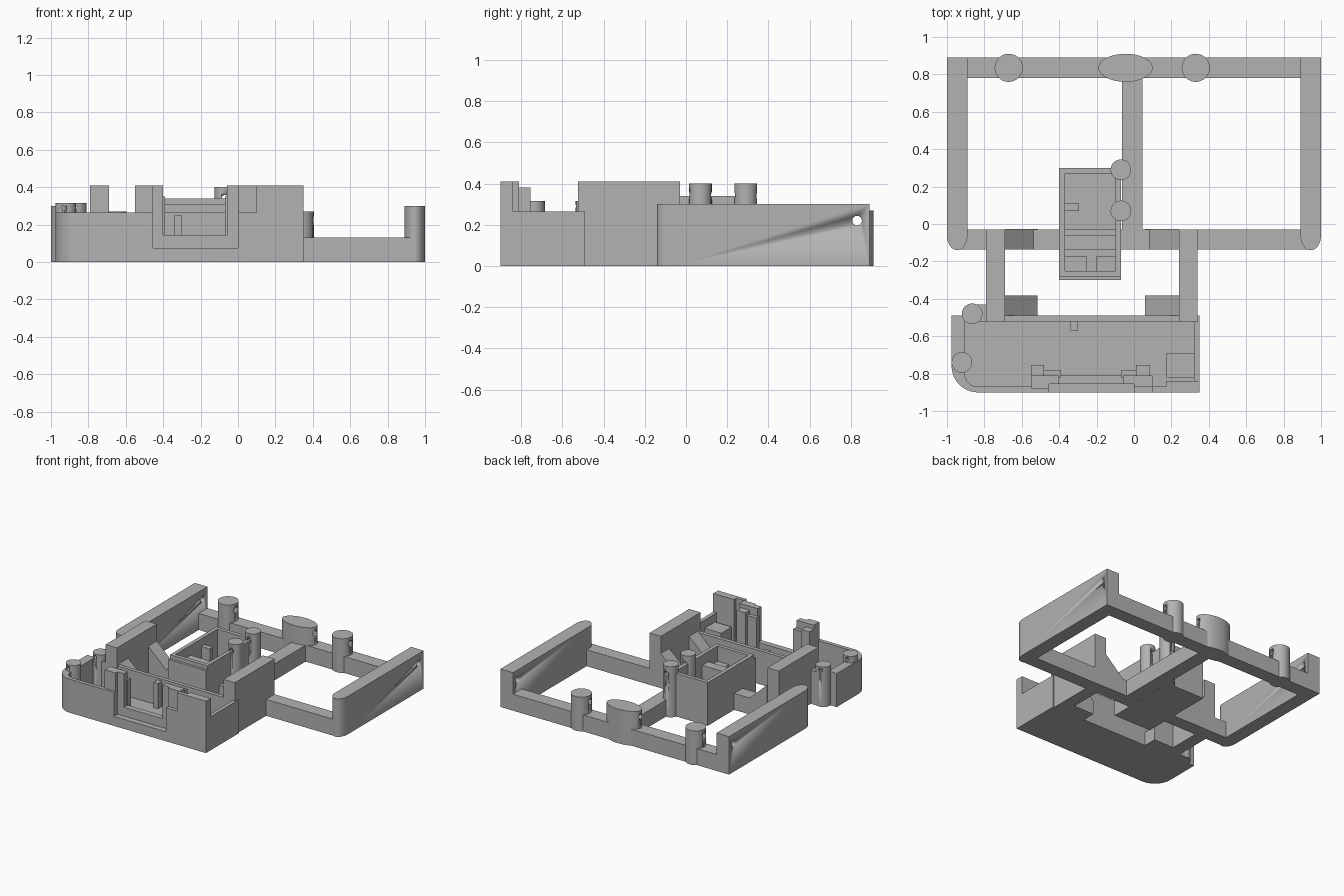
import bpy, bmesh, math
from mathutils import Vector

if "Cube" in bpy.data.objects:
    bpy.data.objects.remove(bpy.data.objects["Cube"], do_unlink=True)

grey = bpy.data.materials.new("plain grey")
grey.use_nodes = True
grey.diffuse_color = (0.45, 0.45, 0.45, 1)
grey.node_tree.nodes["Principled BSDF"].inputs["Base Color"].default_value = grey.diffuse_color


def prism(name, pts, lo, hi, axis="z"):
    """Extrude a flat outline between two levels of an axis."""
    place = {"z": lambda a, b, c: (a, b, c),
             "y": lambda a, b, c: (a, c, b),
             "x": lambda a, b, c: (c, a, b)}[axis]
    bm = bmesh.new()
    face = bm.faces.new([bm.verts.new(place(a, b, lo)) for a, b in pts])
    new = bmesh.ops.extrude_face_region(bm, geom=[face])["geom"]
    move = Vector(place(0, 0, hi - lo))
    bmesh.ops.translate(bm, vec=move, verts=[v for v in new if isinstance(v, bmesh.types.BMVert)])
    bmesh.ops.recalc_face_normals(bm, faces=bm.faces)
    mesh = bpy.data.meshes.new(name)
    bm.to_mesh(mesh)
    bm.free()
    mesh.materials.append(grey)
    ob = bpy.data.objects.new(name, mesh)
    bpy.context.collection.objects.link(ob)
    return ob


def box(name, x0, x1, y0, y1, z0, z1):
    return prism(name, [(x0, y0), (x1, y0), (x1, y1), (x0, y1)], z0, z1)


def arc(cx, cy, rx, ry, start, end, n):
    steps = [math.radians(start + (end - start) * i / n) for i in range(n + 1)]
    return [(cx + rx * math.cos(t), cy + ry * math.sin(t)) for t in steps]


def post(name, x, y, z, rx, ry=None, z0=0, axis="z"):
    ob = prism(name, arc(x, y, rx, ry or rx, 0, 360, 48)[:-1], z0, z, axis)
    smooth(ob)
    return ob


def smooth(ob):
    bpy.ops.object.select_all(action="DESELECT")
    bpy.context.view_layer.objects.active = ob
    ob.select_set(True)
    bpy.ops.object.shade_smooth_by_angle(angle=math.radians(30))


def cut(obs, cutter):
    cutter.hide_render = True
    for ob in obs:
        mod = ob.modifiers.new("cut", "BOOLEAN")
        mod.operation = "DIFFERENCE"
        mod.solver = "EXACT"
        mod.object = cutter
        bpy.context.view_layer.objects.active = ob
        bpy.ops.object.modifier_apply(modifier=mod.name)
    bpy.data.objects.remove(cutter, do_unlink=True)


# Rear frame: side walls with rounded front ends, rails and spine
drilled = []
for side, s in (("left", 1), ("right", -1)):
    outline = arc(s * 0.945, -0.06, 0.055, 0.08, 180, 360, 24)
    outline += [(s * 0.945 + 0.055, 0.89), (s * 0.945 - 0.055, 0.89)]
    wall = prism(side + "_side_wall", outline, 0, 0.30)
    smooth(wall)
    drilled.append(wall)
box("back_rail", -0.95, 0.95, 0.78, 0.89, 0, 0.13)
box("front_rail", -0.945, 0.945, -0.135, -0.03, 0, 0.13)
box("spine", -0.065, 0.045, -0.05, 0.80, 0, 0.13)

# Back posts, drilled sideways in line with the side walls
drilled.append(post("back_post_right", -0.67, 0.835, 0.27, 0.075))
drilled.append(post("back_post_left", 0.33, 0.835, 0.27, 0.075))
drilled.append(post("back_post_oval", -0.045, 0.835, 0.27, 0.145, 0.075))
cut(drilled, post("drill", 0.83, 0.22, 1.1, 0.023, z0=-1.1, axis="x"))

# Bridge bars with sloped gussets at both ends
for side, outer, inner, tip in (("right", -0.79, -0.69, -0.515), ("left", 0.34, 0.24, 0.06)):
    box(side + "_bridge_bar", min(outer, inner), max(outer, inner), -0.525, -0.03, 0, 0.41)
    for end, y in (("rear", -0.135), ("front", -0.49)):
        prism(side + "_" + end + "_gusset",
              [(inner, 0), (tip, 0), (tip, 0.11), (inner, 0.275)], y, y + 0.107, "y")

# Central open box with its partitions
case = box("centre_box", -0.40, -0.07, -0.28, 0.30, 0, 0.34)
cut([case], box("pocket", -0.37, -0.10, -0.25, 0.27, 0.1, 0.5))
box("centre_box_ledge", -0.40, -0.07, -0.30, -0.27, 0, 0.31)
box("centre_partition", -0.38, -0.09, -0.135, -0.06, 0.05, 0.26)
box("centre_tab", -0.38, -0.295, 0.07, 0.11, 0.05, 0.28)
for x in (-0.37, -0.20):
    box("centre_step", x, x + 0.115, -0.26, -0.17, 0.05, 0.22)
pins = [post("centre_post", -0.07, y, 0.40, 0.055) for y in (0.07, 0.29)]
cut(pins, post("drill", -0.07, 0.34, 0.5, 0.018, z0=-0.1, axis="y"))

# Front tray with one rounded corner
tray = prism("front_tray", arc(-0.835, -0.76, 0.14, 0.14, 180, 270, 16)
             + [(0.35, -0.90), (0.35, -0.49), (-0.975, -0.49)], 0, 0.265)
hollow = prism("hollow", arc(-0.835, -0.80, 0.07, 0.07, 180, 270, 12)
               + [(0.32, -0.87), (0.32, -0.52), (-0.905, -0.52)], 0.05, 0.5)
cut([tray], hollow)

# Thick window surround in the tray front, with uprights and brackets
surround = box("window_surround", -0.55, 0.10, -0.90, -0.81, 0.02, 0.265)
uprights = [box("right_upright", -0.55, -0.40, -0.88, -0.81, 0.02, 0.41),
            box("left_upright", -0.06, 0.10, -0.87, -0.81, 0.02, 0.41)]
box("right_bracket", -0.55, -0.48, -0.82, -0.755, 0.05, 0.38)
box("right_bracket_lip", -0.48, -0.39, -0.82, -0.78, 0.05, 0.35)
box("left_bracket", 0.01, 0.085, -0.82, -0.755, 0.05, 0.38)
box("left_bracket_lip", -0.07, 0.01, -0.82, -0.78, 0.05, 0.35)
cut([tray, surround] + uprights, box("recess", -0.455, 0.0, -1.0, -0.855, 0.075, 0.6))
cut([tray, surround] + uprights, box("window", -0.40, -0.06, -1.0, -0.7, 0.145, 0.6))
box("tall_front_wall", 0.10, 0.35, -0.90, -0.87, 0, 0.41)
box("tall_front_corner", 0.17, 0.35, -0.88, -0.84, 0, 0.41)
box("tray_inner_block", 0.175, 0.33, -0.82, -0.69, 0.03, 0.2)
box("tray_back_tab", -0.34, -0.30, -0.57, -0.51, 0.03, 0.25)

# Tray posts
box("tray_post_web", -0.86, -0.78, -0.50, -0.43, 0, 0.265)
for x, y in ((-0.92, -0.74), (-0.865, -0.48)):
    pin = post("tray_post", x, y, 0.315, 0.055)
    cut([pin], post("drill", x - 0.01, 0.29, y + 0.1, 0.013, z0=y - 0.1, axis="y"))
smooth(tray)
